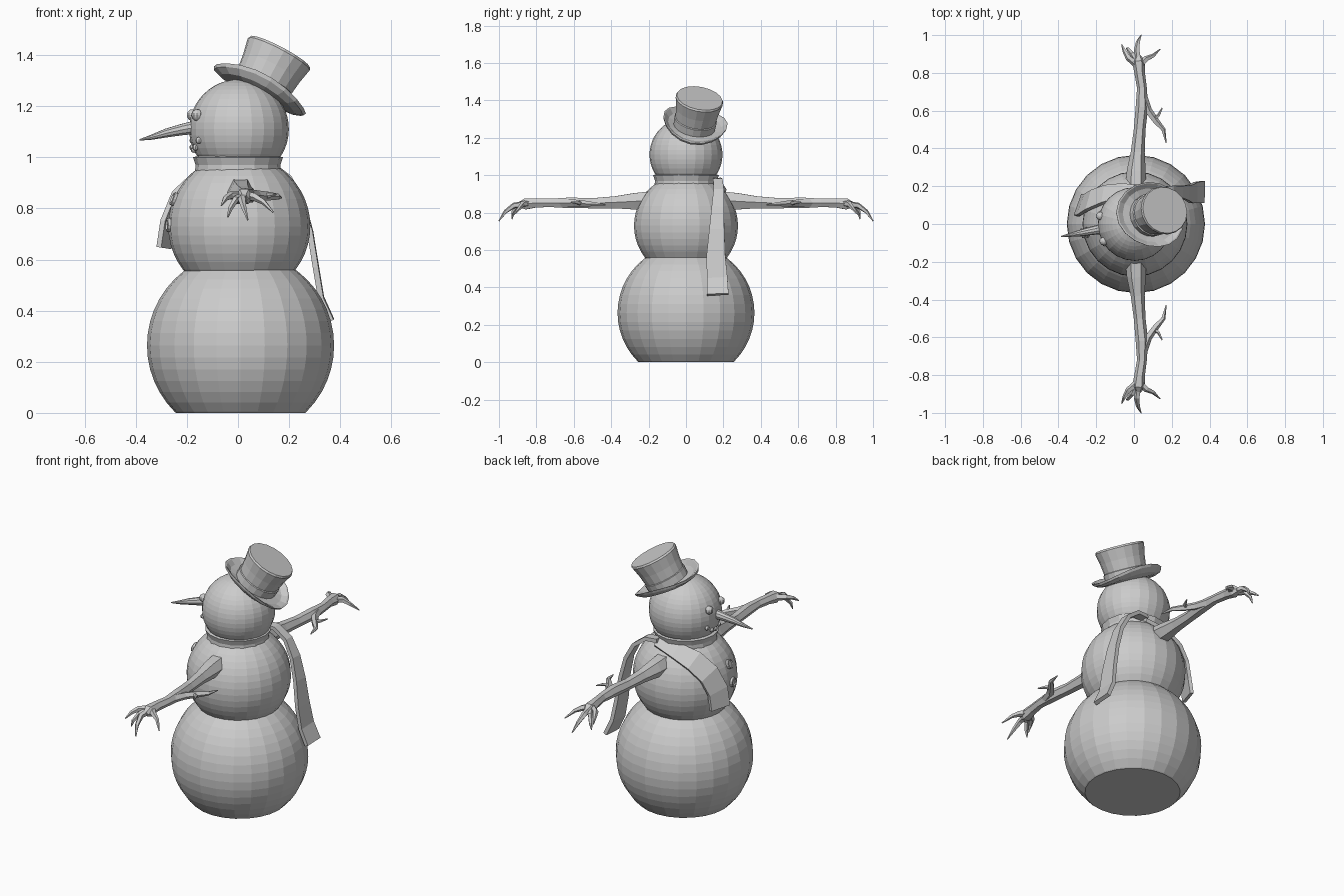
import bpy, bmesh, math
from mathutils import Vector as V, Matrix

if "Cube" in bpy.data.objects:
    bpy.data.objects.remove(bpy.data.objects["Cube"])


def finish(name, bm):
    bmesh.ops.remove_doubles(bm, verts=bm.verts, dist=1e-5)
    bmesh.ops.recalc_face_normals(bm, faces=bm.faces)
    me = bpy.data.meshes.new(name)
    bm.to_mesh(me)
    bm.free()
    ob = bpy.data.objects.new(name, me)
    bpy.context.collection.objects.link(ob)
    return ob


def skin(bm, rings, closed=False, caps=True):
    """Bridge a list of vertex rings with quads."""
    n = len(rings[0])
    pairs = list(zip(rings, rings[1:])) + ([(rings[-1], rings[0])] if closed else [])
    for a, b in pairs:
        for i in range(n):
            j = (i + 1) % n
            bm.faces.new((a[i], a[j], b[j], b[i]))
    if caps and not closed:
        bm.faces.new(rings[0])
        bm.faces.new(rings[-1])


def lathe(name, profile, n, closed=False, shape=lambda p: p, matrix=Matrix()):
    bm = bmesh.new()
    rings = []
    for r, z in profile:
        ring = []
        for i in range(n):
            a = math.tau * i / n
            ring.append(bm.verts.new(shape(V((r * math.cos(a), r * math.sin(a), z)))))
        rings.append(ring)
    skin(bm, rings, closed, caps=False)
    ob = finish(name, bm)
    ob.data.transform(matrix)
    return ob


def tube(bm, path, n=6):
    """Tapered twig through (x, y, z, radius) points."""
    pts = [V(p[:3]) for p in path]
    rings = []
    for i, p in enumerate(pts):
        t = (pts[min(i + 1, len(pts) - 1)] - pts[max(i - 1, 0)]).normalized()
        q = t.to_track_quat('Z', 'Y')
        r = path[i][3]
        rings.append([bm.verts.new(p + q @ V((r * math.cos(math.tau * k / n),
                                              r * math.sin(math.tau * k / n), 0))) for k in range(n)])
    skin(bm, rings)


def strip(name, path, centre, thick):
    """Cloth band through (x, y, z, width) points, facing away from centre."""
    bm = bmesh.new()
    pts = [V(p[:3]) for p in path]
    rings = []
    for i, p in enumerate(pts):
        t = (pts[min(i + 1, len(pts) - 1)] - pts[max(i - 1, 0)]).normalized()
        side = t.cross(p - V(centre)).normalized()
        out = side.cross(t).normalized() * thick / 2
        s = side * path[i][3] / 2
        rings.append([bm.verts.new(q) for q in (p + s + out, p - s + out, p - s - out, p + s - out)])
    skin(bm, rings)
    return finish(name, bm)


def aim(pos, direction):
    return Matrix.Translation(pos) @ V(direction).to_track_quat('Z', 'Y').to_matrix().to_4x4()


def ball(name, pos, r, seg, rings, cut=None):
    bm = bmesh.new()
    bmesh.ops.create_uvsphere(bm, u_segments=seg, v_segments=rings, radius=r,
                              matrix=Matrix.Translation(pos))
    if cut is not None:
        geom = bm.verts[:] + bm.edges[:] + bm.faces[:]
        res = bmesh.ops.bisect_plane(bm, geom=geom, plane_co=(0, 0, cut), plane_no=(0, 0, 1),
                                     clear_inner=True)
        edges = [e for e in res['geom_cut'] if isinstance(e, bmesh.types.BMEdge)]
        bmesh.ops.contextual_create(bm, geom=edges)
    return finish(name, bm)


# Snow body
MID, HEAD = V((0.005, 0, 0.73)), V((0.004, 0, 1.11))
ball("lower_body", (0.01, 0, 0.264), 0.366, 24, 24, cut=0)
ball("middle_body", MID, 0.278, 24, 24)
ball("head", HEAD, 0.195, 24, 24)

# Face, turned a little toward the front
FACE = math.radians(188)


def on_head(angle, z, r=0.195):
    a = FACE + math.radians(angle)
    h = math.sqrt(r * r - (z - HEAD.z) ** 2)
    return V((HEAD.x + h * math.cos(a), h * math.sin(a), z))


for side in (-1, 1):
    ball("eye", on_head(21 * side, 1.165), 0.023, 10, 8)
for i in range(-2, 3):
    ball("mouth_pebble", on_head(13 * i, 1.03 + 0.009 * i * i), 0.013, 8, 6)
bm = bmesh.new()
tube(bm, [(-0.17, -0.026, 1.117, 0.027), (-0.22, -0.035, 1.108, 0.023), (-0.28, -0.047, 1.095, 0.018),
          (-0.34, -0.058, 1.078, 0.01), (-0.385, -0.066, 1.068, 0.003)], 10)
finish("carrot_nose", bm)

# Buttons with a raised rim
for z in (0.835, 0.735):
    h = math.sqrt(0.278 ** 2 - (z - MID.z) ** 2)
    p = V((MID.x - h * 0.98, -h * 0.17, z))
    lathe("button", [(0, -0.01), (0.027, -0.01), (0.027, 0.01), (0.021, 0.013), (0.018, 0.007), (0, 0.007)],
          12, matrix=aim(p, p - MID))

# Scarf: neck wrap and two hanging ends
lathe("scarf_wrap", [(0.14, 0.94), (0.168, 0.948), (0.166, 0.97), (0.176, 1.0), (0.15, 1.008)], 16, closed=True)
strip("scarf_back_end", [(0.06, 0.165, 0.975, 0.045), (0.13, 0.17, 0.972, 0.05), (0.2, 0.175, 0.92, 0.055),
                         (0.25, 0.17, 0.83, 0.065), (0.282, 0.165, 0.71, 0.08), (0.305, 0.16, 0.57, 0.1),
                         (0.325, 0.167, 0.45, 0.11), (0.365, 0.17, 0.362, 0.115)], (0, 0.17, 0.5), 0.022)
strip("scarf_front_end", [(0.07, 0.17, 0.962, 0.05), (-0.06, 0.175, 0.945, 0.09), (-0.16, 0.155, 0.905, 0.115),
                          (-0.235, 0.125, 0.835, 0.12), (-0.275, 0.1, 0.74, 0.12), (-0.29, 0.1, 0.645, 0.12)],
      MID, 0.02)

# Top hat: crown, band and a brim that curls up at the sides
def brim_curl(p):
    r = math.hypot(p.x, p.y)
    t = max(0, (r - 0.125) / 0.075) if p.z < 0.03 else 0
    lift = 0.035 * t * (p.y / r) ** 2 if r > 0 else 0
    return V((p.x, p.y * (0.94 - 0.08 * t), p.z + lift))


axis = V((0.083, 0.03, 0.157)).normalized()
xa = (V((1, 0, 0)) - axis * axis.x).normalized()
frame = Matrix((xa, axis.cross(xa), axis)).transposed().to_4x4()
lathe("top_hat", [(0, -0.008), (0.11, -0.008), (0.165, -0.01), (0.197, 0.0), (0.203, 0.012), (0.193, 0.014),
                  (0.16, 0.005), (0.12, 0.01), (0.123, 0.052), (0.117, 0.055), (0.124, 0.11), (0.137, 0.172),
                  (0.132, 0.182), (0, 0.182)], 18, shape=brim_curl,
      matrix=Matrix.Translation((0.08, 0.043, 1.253)) @ frame)

# Stick arm with side twig and fingers, mirrored to the other side
bm = bmesh.new()
tube(bm, [(0.01, 0.2, 0.865, 0.055), (0.012, 0.28, 0.86, 0.05), (0.02, 0.38, 0.855, 0.037),
          (0.03, 0.5, 0.85, 0.031), (0.042, 0.62, 0.852, 0.033), (0.042, 0.72, 0.852, 0.026),
          (0.03, 0.8, 0.852, 0.028), (0.024, 0.86, 0.846, 0.034), (0.024, 0.89, 0.84, 0.015)])
twigs = [
    [(0.045, 0.68, 0.852, 0.024), (0.075, 0.6, 0.85, 0.021), (0.115, 0.545, 0.848, 0.018),
     (0.155, 0.5, 0.846, 0.012), (0.17, 0.43, 0.842, 0.003)],
    [(0.1, 0.555, 0.848, 0.014), (0.13, 0.575, 0.852, 0.009), (0.15, 0.615, 0.855, 0.003)],
    [(0.02, 0.84, 0.85, 0.02), (-0.03, 0.88, 0.85, 0.016), (-0.05, 0.915, 0.838, 0.011), (-0.065, 0.95, 0.812, 0.003)],
    [(0.02, 0.85, 0.845, 0.018), (-0.01, 0.9, 0.835, 0.014), (-0.03, 0.925, 0.8, 0.01), (-0.04, 0.93, 0.765, 0.003)],
    [(0.025, 0.85, 0.845, 0.02), (0.015, 0.92, 0.838, 0.016), (0.022, 0.965, 0.805, 0.011), (0.038, 1.0, 0.755, 0.003)],
    [(0.03, 0.84, 0.85, 0.02), (0.065, 0.875, 0.845, 0.016), (0.1, 0.89, 0.825, 0.011), (0.138, 0.925, 0.785, 0.003)],
]
for t in twigs:
    tube(bm, t, 5)
arms = finish("stick_arms", bm)
mod = arms.modifiers.new("mirror", 'MIRROR')
mod.use_axis = (False, True, False)
mod.use_mirror_merge = False
